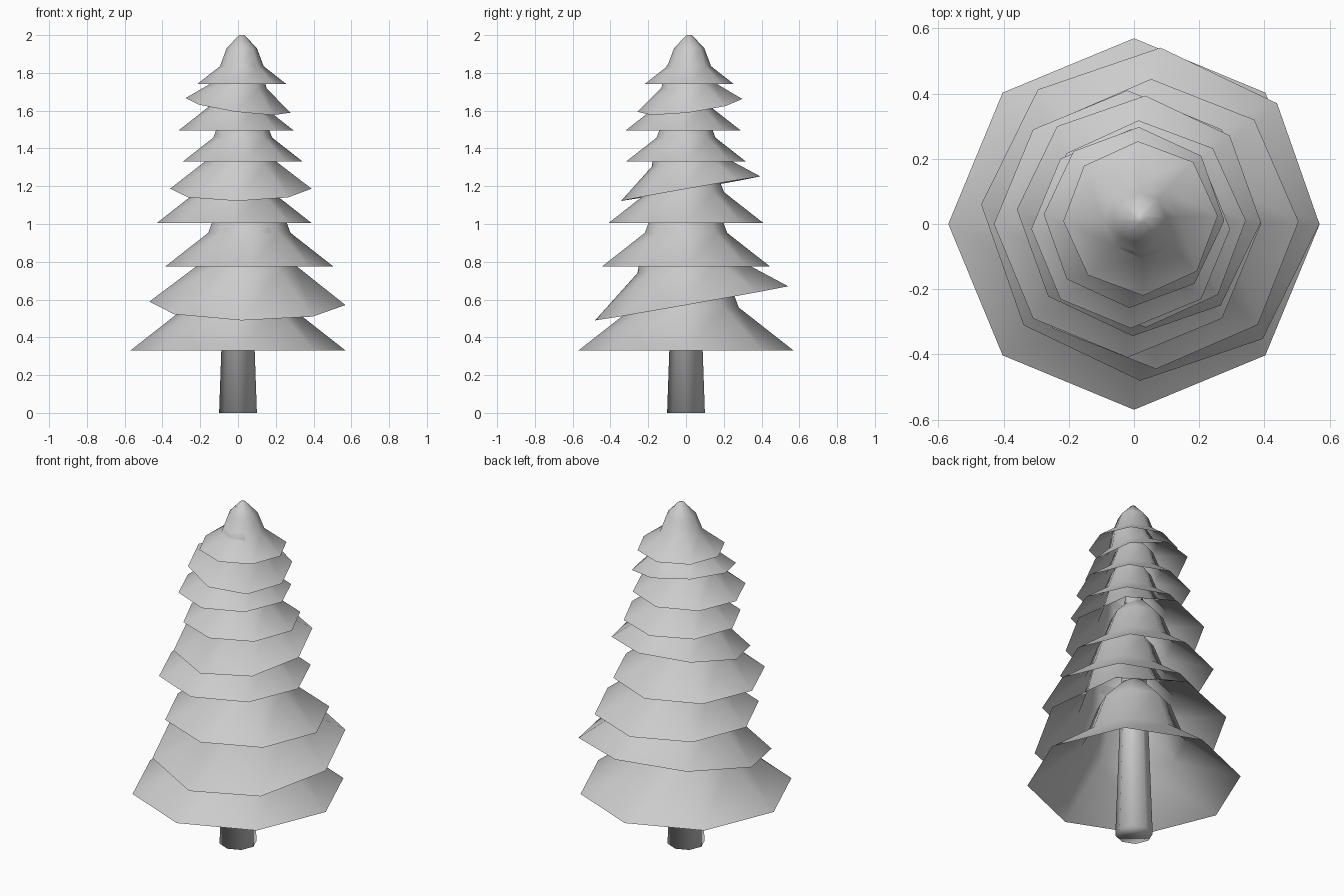
import bpy
import bmesh
from math import radians, sin, cos, tau

cube = bpy.data.objects.get("Cube")
if cube:
    bpy.data.objects.remove(cube, do_unlink=True)

SIDES = 8

grey = bpy.data.materials.new("light_grey")
grey.use_nodes = True
colour = (0.6, 0.6, 0.6, 1)
grey.diffuse_color = colour
grey.node_tree.nodes["Principled BSDF"].inputs["Base Color"].default_value = colour


def lathe(name, profile, cap_bottom):
    """Eight-sided smooth body from (radius, height) pairs, capped on top."""
    bm = bmesh.new()
    rings = []
    for r, z in profile:
        rings.append([bm.verts.new((r * cos(tau * i / SIDES), r * sin(tau * i / SIDES), z))
                      for i in range(SIDES)])
    for low, high in zip(rings, rings[1:]):
        for i in range(SIDES):
            j = (i + 1) % SIDES
            bm.faces.new((low[i], low[j], high[j], high[i]))
    bm.faces.new(rings[-1])
    if cap_bottom:
        bm.faces.new(rings[0][::-1])
    for face in bm.faces:
        face.smooth = True
    mesh = bpy.data.meshes.new(name)
    bm.to_mesh(mesh)
    bm.free()
    mesh.materials.append(grey)
    obj = bpy.data.objects.new(name, mesh)
    bpy.context.collection.objects.link(obj)
    return obj


# Trunk: one long taper hidden inside the branches
lathe("trunk", [(0.1, 0), (0.035, 1.85)], True)

# Branch tiers: open flared skirts, all scaled from one profile
SKIRT = [(1, 0), (0.49, 0.4), (0.34, 0.8), (0.06, 1.1)]

# rim radius, centre (x, y, z), tilt about x, tilt about y, turn (degrees)
TIERS = [
    (0.57, (0, 0, 0.33), 0, 0, 0),
    (0.52, (0.05, 0.03, 0.58), 10, 1, -3.3),
    (0.445, (0.06, 0, 0.775), 0, 0, 1),
    (0.41, (-0.02, 0, 1.005), 0, 0, 0),
    (0.375, (0.015, 0.025, 1.187), 10, 0, -3),
    (0.318, (0.025, 0, 1.33), 0, 0, 2),
    (0.305, (-0.01, -0.015, 1.495), 0, 0, 0),
    (0.28, (0, 0.02, 1.628), 7, 8, -2),
    (0.237, (0.02, 0.017, 1.74), 0, 0, 2),
]
for n, (radius, centre, tilt_x, tilt_y, turn) in enumerate(TIERS, 1):
    tier = lathe(f"branch_tier_{n}", [(r * radius, z * radius) for r, z in SKIRT], False)
    tier.location = centre
    tier.rotation_euler = (radians(tilt_x), radians(tilt_y), radians(turn))
